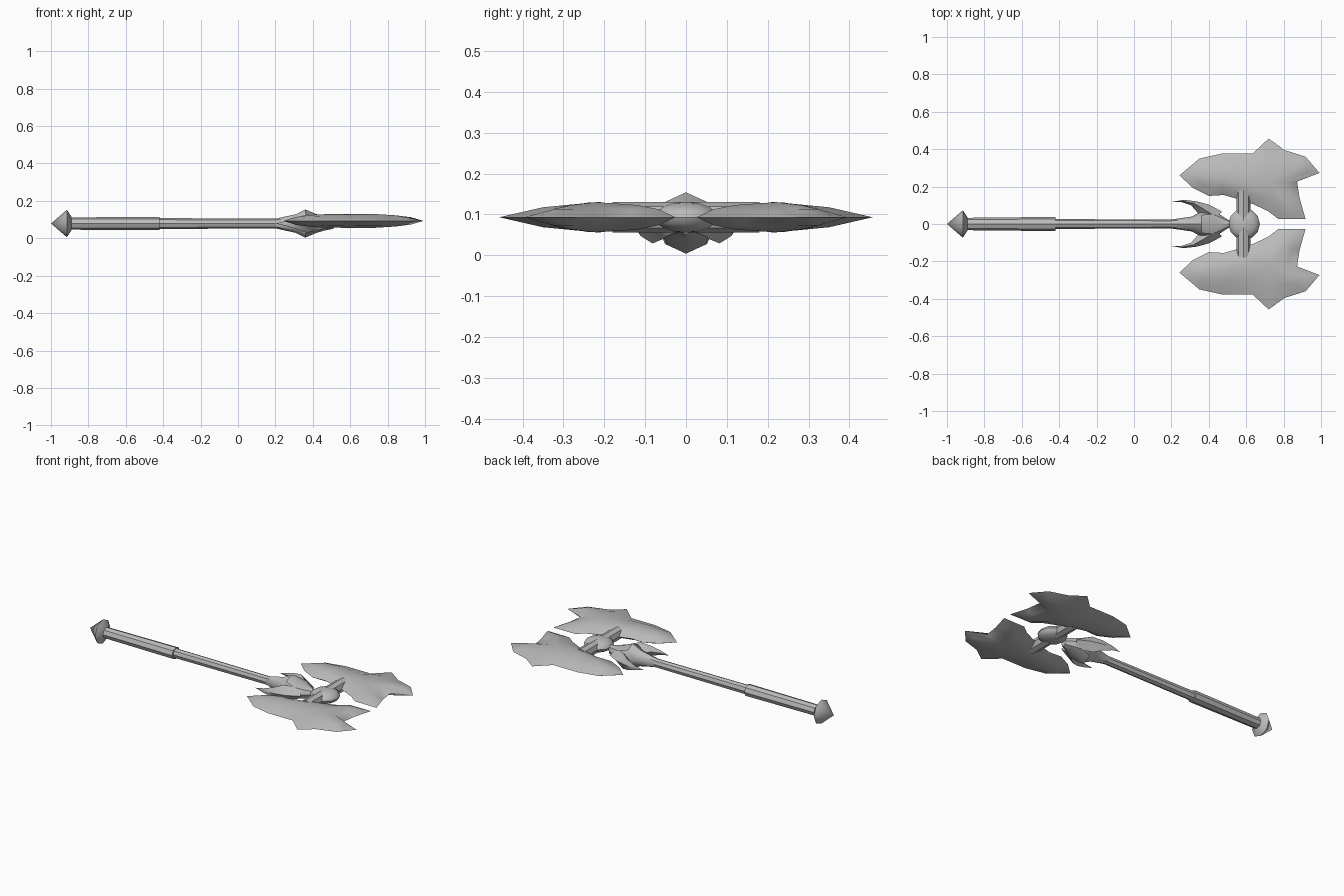
import bpy, bmesh, math
from mathutils import Vector

if "Cube" in bpy.data.objects:
    bpy.data.objects.remove(bpy.data.objects["Cube"])

steel = bpy.data.materials.new("grey_steel")
steel.diffuse_color = (0.5, 0.5, 0.5, 1)
steel.use_nodes = True
steel.node_tree.nodes["Principled BSDF"].inputs["Base Color"].default_value = steel.diffuse_color
SHAFT_Z, BLADE_Z = 0.079, 0.093


def finish(name, bm, angle=40):
    bmesh.ops.remove_doubles(bm, verts=bm.verts, dist=1e-4)
    bmesh.ops.recalc_face_normals(bm, faces=bm.faces)
    me = bpy.data.meshes.new(name)
    bm.to_mesh(me)
    bm.free()
    me.materials.append(steel)
    me.shade_smooth()
    me.set_sharp_from_angle(angle=math.radians(angle))
    ob = bpy.data.objects.new(name, me)
    bpy.context.collection.objects.link(ob)
    return ob


def face(bm, pts):
    """Add a face, skipping repeated corners."""
    keep = []
    for p in pts:
        if all((Vector(p) - Vector(q)).length > 1e-5 for q in keep):
            keep.append(p)
    if len(keep) > 2:
        bm.faces.new([bm.verts.new(p) for p in keep])


def loft(name, rings, angle=40):
    bm = bmesh.new()
    for a, b in zip(rings, rings[1:]):
        n = len(a)
        for i in range(n):
            j = (i + 1) % n
            face(bm, [a[i], a[j], b[j], b[i]])
    face(bm, rings[0])
    face(bm, rings[-1])
    return finish(name, bm, angle)


def turned(name, sections, sides=8, angle=40):
    """Loft along x from (x, y radius, z radius) sections."""
    rings = []
    for x, ry, rz in sections:
        rings.append([(x, ry * math.cos(math.tau * i / sides),
                       SHAFT_Z + rz * math.sin(math.tau * i / sides))
                      for i in range(sides)])
    return loft(name, rings, angle)


# Handle
turned("pommel", [(-1, 0, 0), (-0.915, 0.073, 0.073), (-0.89, 0.036, 0.036)])
turned("grip", [(-0.9, 0.033, 0.033), (-0.42, 0.038, 0.035)])
turned("shaft", [(-0.43, 0.026, 0.029), (0.3, 0.024, 0.026)])

# Collar that swells below the blades
turned("collar", [(0.2, 0.024, 0.026), (0.31, 0.04, 0.05), (0.36, 0.068, 0.075),
                  (0.42, 0.075, 0.05), (0.46, 0.05, 0.038), (0.51, 0.018, 0.028)])

# Backswept hooks: outer xy, inner xy, half height
HOOK = [((0.47, 0.067), (0.42, 0.0), 0.03), ((0.40, 0.104), (0.34, 0.06), 0.05),
        ((0.33, 0.122), (0.305, 0.1), 0.032), ((0.265, 0.129), (0.255, 0.117), 0.014),
        ((0.2, 0.118), (0.2, 0.118), 0)]
for side, label in ((1, "back"), (-1, "front")):
    rings = []
    for (ox, oy), (ix, iy), h in HOOK:
        mx, my = (ox + ix) / 2, (oy + iy) / 2
        rings.append([(ox, side * oy, SHAFT_Z), (mx, side * my, SHAFT_Z + h),
                      (ix, side * iy, SHAFT_Z), (mx, side * my, SHAFT_Z - h)])
    loft(label + "_hook", rings)

# Flattened hub and the crossbar that carries the blades
bm = bmesh.new()
bmesh.ops.create_uvsphere(bm, u_segments=12, v_segments=8, radius=1)
for v in bm.verts:
    v.co = (0.589 + v.co.x * 0.084, v.co.y * 0.084, BLADE_Z + v.co.z * 0.038)
finish("hub", bm)
rings = [[(0.585 + 0.037 * math.cos(math.tau * i / 8), y,
           BLADE_Z + 0.037 * math.sin(math.tau * i / 8)) for i in range(8)]
         for y in (-0.18, 0.18)]
loft("crossbar", rings)

# Blades: sharp outline lofted up to a branching ridge (x, y, half height)
RIDGE = {"a": (0.39, 0.255, 0.032), "b": (0.47, 0.24, 0.036), "c": (0.61, 0.21, 0.037),
         "d": (0.73, 0.22, 0.037), "e": (0.84, 0.28, 0.03), "f": (0.81, 0.12, 0.03)}
OUTLINE = [(0.243, 0.26, "a"), (0.35, 0.35, "a"), (0.468, 0.376, "b"), (0.634, 0.376, "c"),
           (0.72, 0.457, "d"), (0.805, 0.395, "d"), (0.917, 0.36, "e"), (0.992, 0.273, "e"),
           (0.872, 0.227, "d"), (0.885, 0.14, "f"), (0.917, 0.026, "f"), (0.77, 0.028, "f"),
           (0.718, 0.068, "d"), (0.64, 0.105, "c"), (0.55, 0.135, "c"), (0.48, 0.155, "b"),
           (0.40, 0.15, "b"), (0.315, 0.193, "a")]
for side, label in ((1, "back"), (-1, "front")):
    bm = bmesh.new()
    for up in (1, -1):
        rows = []
        for x, y, key in OUTLINE:
            rx, ry, h = RIDGE[key]
            t = 0.45
            rows.append(((x, side * y, BLADE_Z),
                         (x + (rx - x) * t, side * (y + (ry - y) * t), BLADE_Z + up * h * 0.66),
                         (rx, side * ry, BLADE_Z + up * h)))
        for a, b in zip(rows, rows[1:] + rows[:1]):
            face(bm, [a[0], b[0], b[1], a[1]])
            face(bm, [a[1], b[1], b[2], a[2]])
    finish(label + "_blade", bm, 50)
